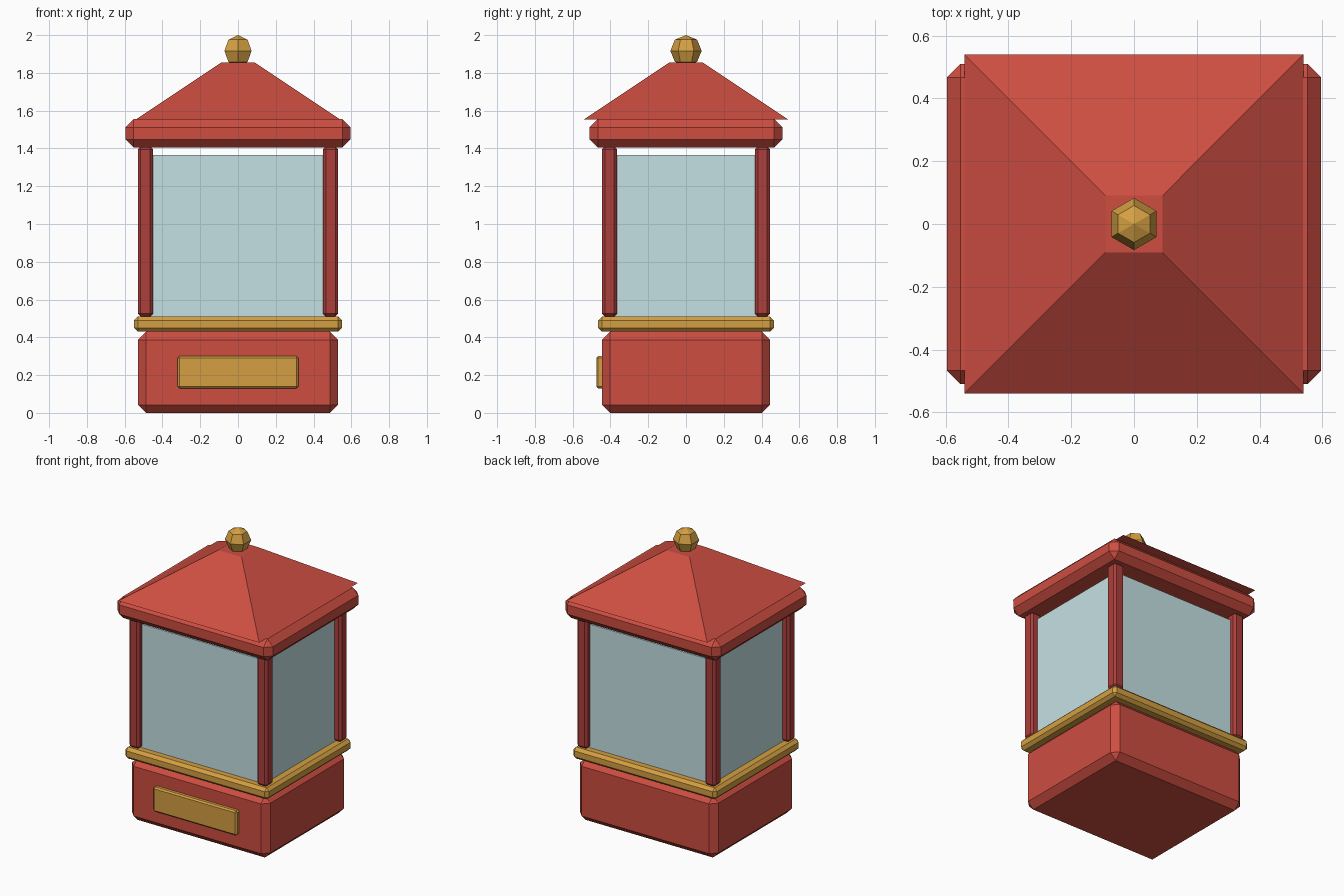
import bpy, math

if "Cube" in bpy.data.objects:
    bpy.data.objects.remove(bpy.data.objects["Cube"])


def material(name, rgb):
    m = bpy.data.materials.new(name)
    m.diffuse_color = (*rgb, 1)
    m.use_nodes = True
    m.node_tree.nodes["Principled BSDF"].inputs["Base Color"].default_value = m.diffuse_color
    return m


RED = material("red_paint", (0.61, 0.075, 0.053))
DARK = material("dark_red_paint", (0.42, 0.05, 0.045))
GOLD = material("brass", (0.66, 0.35, 0.055))
GLASS = material("pale_glass", (0.56, 0.75, 0.77))


def finish(name, mat):
    ob = bpy.context.object
    ob.name = name
    ob.data.materials.append(mat)
    return ob


def box(name, mat, half_x, half_y, z0, z1, chamfer=0, x=0, y=0):
    """Chamfered box given by half widths and bottom / top heights."""
    bpy.ops.mesh.primitive_cube_add(size=2, location=(x, y, (z0 + z1) / 2))
    ob = finish(name, mat)
    ob.scale = (half_x, half_y, (z1 - z0) / 2)
    bpy.ops.object.transform_apply(location=False, rotation=False, scale=True)
    if chamfer:
        mod = ob.modifiers.new("chamfer", 'BEVEL')
        mod.width = chamfer
        mod.segments = 1
    return ob


# Base cabinet, name plate and brass trim
box("base", RED, 0.53, 0.445, 0, 0.43, 0.043)
box("front_plate", GOLD, 0.32, 0.03, 0.13, 0.30, 0.01, y=-0.445)
box("brass_trim", GOLD, 0.55, 0.465, 0.43, 0.51, 0.02)

# Glass case, stopping just short of the eave
box("glass", GLASS, 0.485, 0.405, 0.51, 1.365)

# Corner posts
for sx, side in ((-1, "left"), (1, "right")):
    for sy, end in ((-1, "front"), (1, "back")):
        box(f"{end}_{side}_post", DARK, 0.04, 0.04, 0.51, 1.41, 0.015,
            x=sx * 0.49, y=sy * 0.405)

# Eave slab and square hipped roof
box("eave", RED, 0.595, 0.51, 1.405, 1.555, 0.043)
bpy.ops.mesh.primitive_cone_add(vertices=4, radius1=0.54 * math.sqrt(2),
                                radius2=0.09 * math.sqrt(2), depth=0.3,
                                location=(0, 0, 1.704),
                                rotation=(0, 0, math.pi / 4))
finish("roof", RED)

# Faceted finial
bpy.ops.mesh.primitive_uv_sphere_add(segments=6, ring_count=4, radius=0.083,
                                     location=(0, 0, 1.917))
finish("finial", GOLD)
